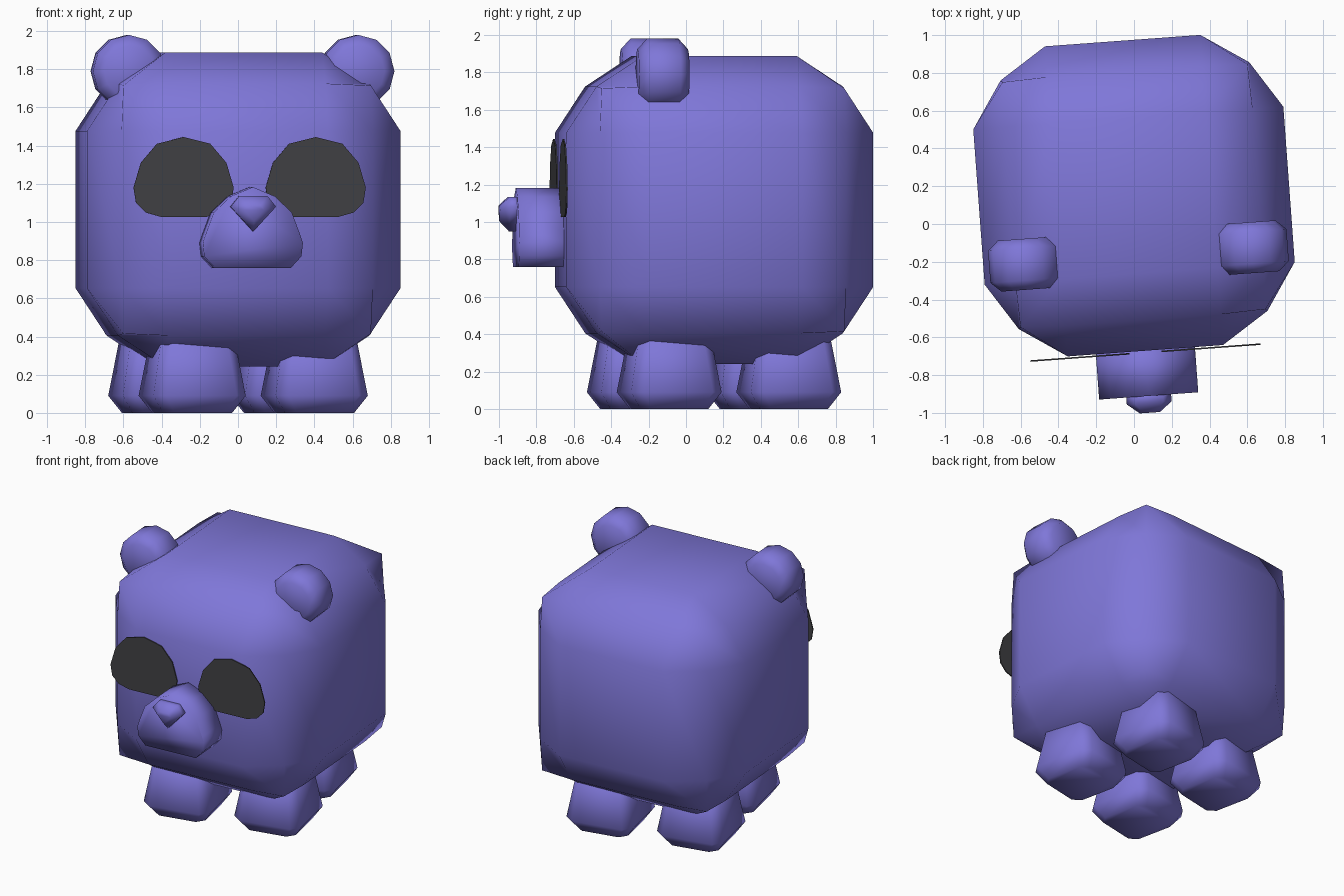
import bpy, bmesh, math
from mathutils import Vector, Matrix

if "Cube" in bpy.data.objects:
    bpy.data.objects.remove(bpy.data.objects["Cube"])

TURN = math.radians(4.2)
FRAME = Matrix.Translation((0, 0.15, 0)) @ Matrix.Rotation(TURN, 4, 'Z')


def material(name, col):
    m = bpy.data.materials.new(name)
    m.diffuse_color = (*col, 1)
    m.use_nodes = True
    m.node_tree.nodes["Principled BSDF"].inputs["Base Color"].default_value = m.diffuse_color
    return m


PURPLE = material("purple", (0.212, 0.184, 0.69))
DARK = material("dark grey", (0.052, 0.052, 0.058))


def finish(name, bm, mat, matrix, smooth=True):
    bmesh.ops.recalc_face_normals(bm, faces=bm.faces)
    for f in bm.faces:
        f.smooth = smooth
    me = bpy.data.meshes.new(name)
    bm.to_mesh(me)
    bm.free()
    me.materials.append(mat)
    me.transform(matrix)
    ob = bpy.data.objects.new(name, me)
    bpy.context.collection.objects.link(ob)
    return ob


def loft(name, rings, mat, matrix=FRAME, smooth=True):
    """Closed solid through rings of equal point count."""
    bm = bmesh.new()
    vs = [[bm.verts.new(p) for p in r] for r in rings]
    n = len(vs[0])
    for a, b in zip(vs, vs[1:]):
        for i in range(n):
            j = (i + 1) % n
            bm.faces.new((a[i], a[j], b[j], b[i]))
    bm.faces.new(vs[0])
    bm.faces.new(vs[-1])
    return finish(name, bm, mat, matrix, smooth)


def mirrored(half):
    """Close a right-half outline (first point on the axis) to the left."""
    return half + [(-x, z) for x, z in reversed(half) if x > 0]


def front_ring(outline, y, cx=0, cz=0, s=1):
    return [(cx + x * s, y, cz + z * s) for x, z in outline]


# Body: rounded cube, three panels per side
bm = bmesh.new()
bmesh.ops.create_cube(bm, size=2)
bmesh.ops.subdivide_edges(bm, edges=bm.edges[:], cuts=2, use_grid_fill=True)
for v in bm.verts:
    outer = [abs(c) > 0.9 for c in v.co]
    reach = {1: 0.823, 2: 0.66, 3: 0.65}[sum(outer)]
    v.co = Vector([math.copysign(reach if o else 0.412, c)
                   for c, o in zip(v.co, outer)])
finish("body", bm, PURPLE, FRAME @ Matrix.Translation((0, 0, 1.065)))

# Legs: tapered blocks with cut corners, set around the centre


def leg_ring(h, c, z):
    k = h - c
    return [(h, -k, z), (h, k, z), (k, h, z), (-k, h, z),
            (-h, k, z), (-h, -k, z), (-k, -h, z), (k, -h, z)]


for i in range(4):
    turn = Matrix.Rotation(math.radians(12 + 90 * i), 4, 'Z')
    a = math.radians(-31 + 90 * i)
    place = Matrix.Translation((0.466 * math.cos(a), 0.15 + 0.466 * math.sin(a), 0))
    loft(f"leg_{i + 1}", [leg_ring(0.185, 0.05, 0), leg_ring(0.247, 0.06, 0.09),
                          leg_ring(0.185, 0.05, 0.45)], PURPLE, place @ turn)

# Ears: thick discs with chamfered rims
disc = [(math.cos(math.radians(30 * k)), math.sin(math.radians(30 * k))) for k in range(12)]
for side, name in ((-1, "left"), (1, "right")):
    loft(f"ear_{name}", [front_ring(disc, -0.32 + y, side * 0.602, 1.79, s)
                         for y, s in ((-0.135, 0.135), (-0.085, 0.19),
                                      (0.085, 0.19), (0.135, 0.135))], PURPLE)

# Eyes: thin flat-bottomed plates
eye = mirrored([(0, 1.445), (0.14, 1.41), (0.225, 1.31), (0.263, 1.18),
                (0.25, 1.10), (0.20, 1.05), (0.12, 1.027)])
for side, name in ((-1, "left"), (1, "right")):
    loft(f"eye_{name}", [front_ring(eye, -0.837, side * 0.347),
                         front_ring(eye, -0.829, side * 0.347)], DARK, smooth=False)

# Muzzle: flat-bottomed arch pushed out of the face
muzzle = mirrored([(0, 1.183), (0.115, 1.135), (0.205, 1.05), (0.25, 0.93),
                   (0.263, 0.89), (0.255, 0.82), (0.20, 0.76)])
loft("muzzle", [front_ring(muzzle, -1.063), front_ring(muzzle, -0.78)], PURPLE)

# Nose: small triangle tapering forward
nose = mirrored([(0, -0.1), (0.119, 0.03), (0.075, 0.085)])
nose = nose[:]
loft("nose", [front_ring(nose, y, 0, 1.05, s)
              for y, s in ((-1.152, 0.45), (-1.10, 1), (-1.04, 1))], PURPLE)
